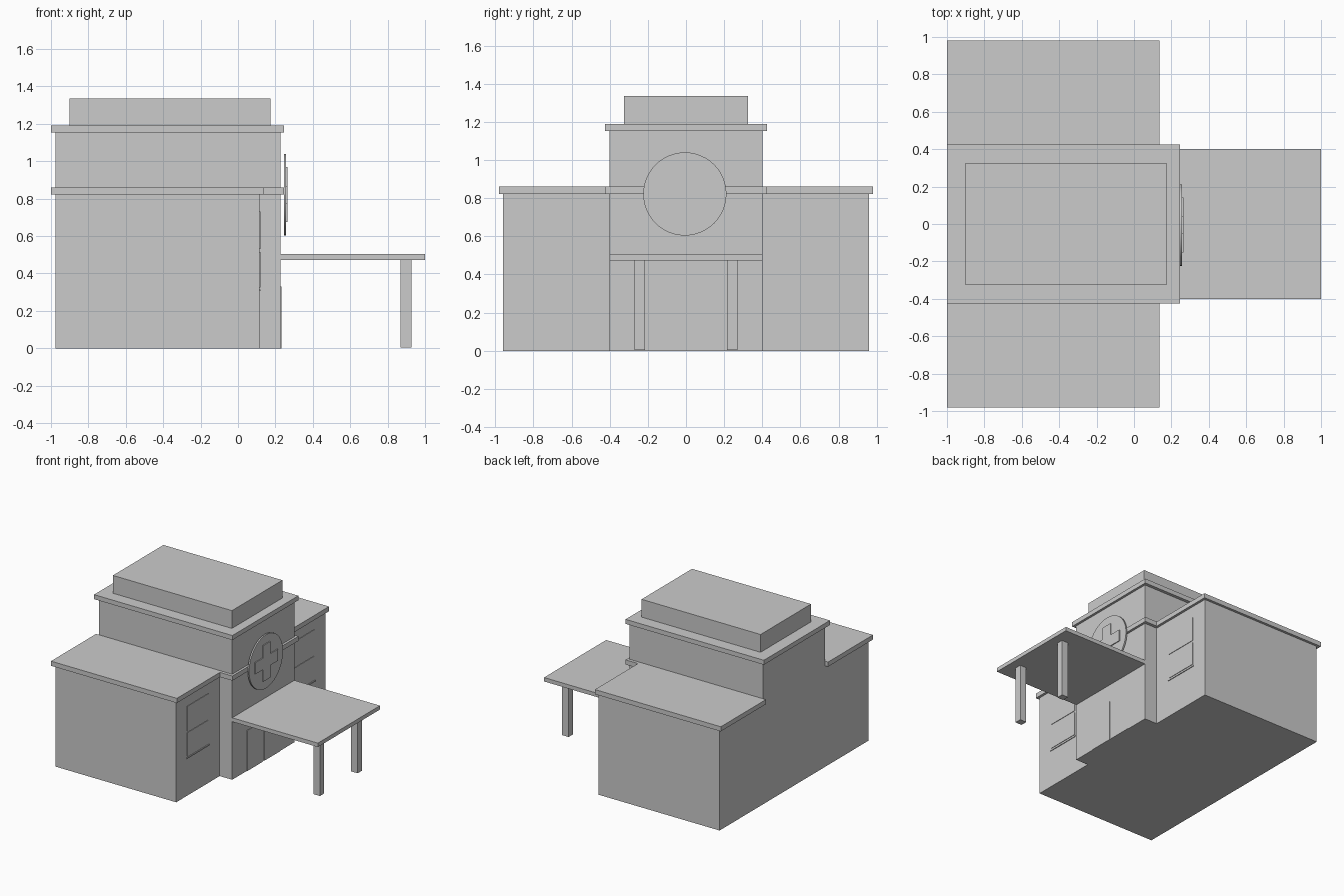
import bpy, math

if "Cube" in bpy.data.objects:
    bpy.data.objects.remove(bpy.data.objects["Cube"])


def box(name, x, y, z):
    """Axis-aligned box from (min, max) ranges."""
    bpy.ops.mesh.primitive_cube_add(size=1, location=[(a + b) / 2 for a, b in (x, y, z)])
    ob = bpy.context.object
    ob.name = name
    ob.scale = [b - a for a, b in (x, y, z)]
    bpy.ops.object.transform_apply(location=False, rotation=False, scale=True)
    return ob


def pair(name, x, y, z):
    """Box and its mirror image across y = 0."""
    box(name + "_left", x, (-y[1], -y[0]), z)
    box(name + "_right", x, y, z)


def prism(name, points, x):
    """Extrude a (y, z) outline along x."""
    n = len(points)
    verts = [(xx, py, pz) for xx in x for py, pz in points]
    faces = [tuple(reversed(range(n))), tuple(range(n, 2 * n))]
    faces += [(i, (i + 1) % n, n + (i + 1) % n, n + i) for i in range(n)]
    me = bpy.data.meshes.new(name)
    me.from_pydata(verts, [], faces)
    ob = bpy.data.objects.new(name, me)
    bpy.context.collection.objects.link(ob)
    return ob


# Central hall with cornice and roof block
box("central_hall", (-0.975, 0.228), (-0.4, 0.4), (0, 1.155))
box("upper_cornice", (-1.0, 0.247), (-0.425, 0.425), (1.153, 1.19))
box("roof_block", (-0.9, 0.173), (-0.325, 0.325), (1.19, 1.335))
box("middle_trim", (0.115, 0.247), (-0.425, 0.425), (0.822, 0.86))

# Side wings and their roofs
pair("wing", (-0.975, 0.115), (0.4, 0.96), (0, 0.822))
pair("wing_roof", (-1.0, 0.135), (0.4, 0.98), (0.822, 0.86))

# Wing windows: two panes and a sill
pair("upper_pane", (0.11, 0.119), (0.55, 0.82), (0.53, 0.73))
pair("lower_pane", (0.11, 0.119), (0.55, 0.82), (0.325, 0.515))
pair("window_sill", (0.11, 0.121), (0.54, 0.83), (0.305, 0.315))

# Double entrance door
pair("door_leaf", (0.22, 0.232), (0.008, 0.21), (0.0, 0.33))

# Entrance canopy on two posts
box("canopy", (0.225, 1.0), (-0.4, 0.4), (0.473, 0.505))
pair("canopy_post", (0.87, 0.928), (0.215, 0.27), (0.005, 0.475))

# Round sign with a raised cross
cy, cz, r = -0.006, 0.822, 0.218
disc = prism("sign_disc", [(cy + r * math.cos(math.tau * i / 48), cz + r * math.sin(math.tau * i / 48))
                           for i in range(48)], (0.245, 0.257))
bpy.ops.object.select_all(action='DESELECT')
disc.select_set(True)
bpy.context.view_layer.objects.active = disc
bpy.ops.object.shade_smooth_by_angle()

a, w = 0.147, 0.047
cross = []
for k in range(4):
    c, s = round(math.cos(k * math.pi / 2)), round(math.sin(k * math.pi / 2))
    for u, v in ((a, -w), (a, w), (w, w)):
        cross.append((cy + u * c - v * s, cz + u * s + v * c))
prism("sign_cross", cross, (0.256, 0.264))
